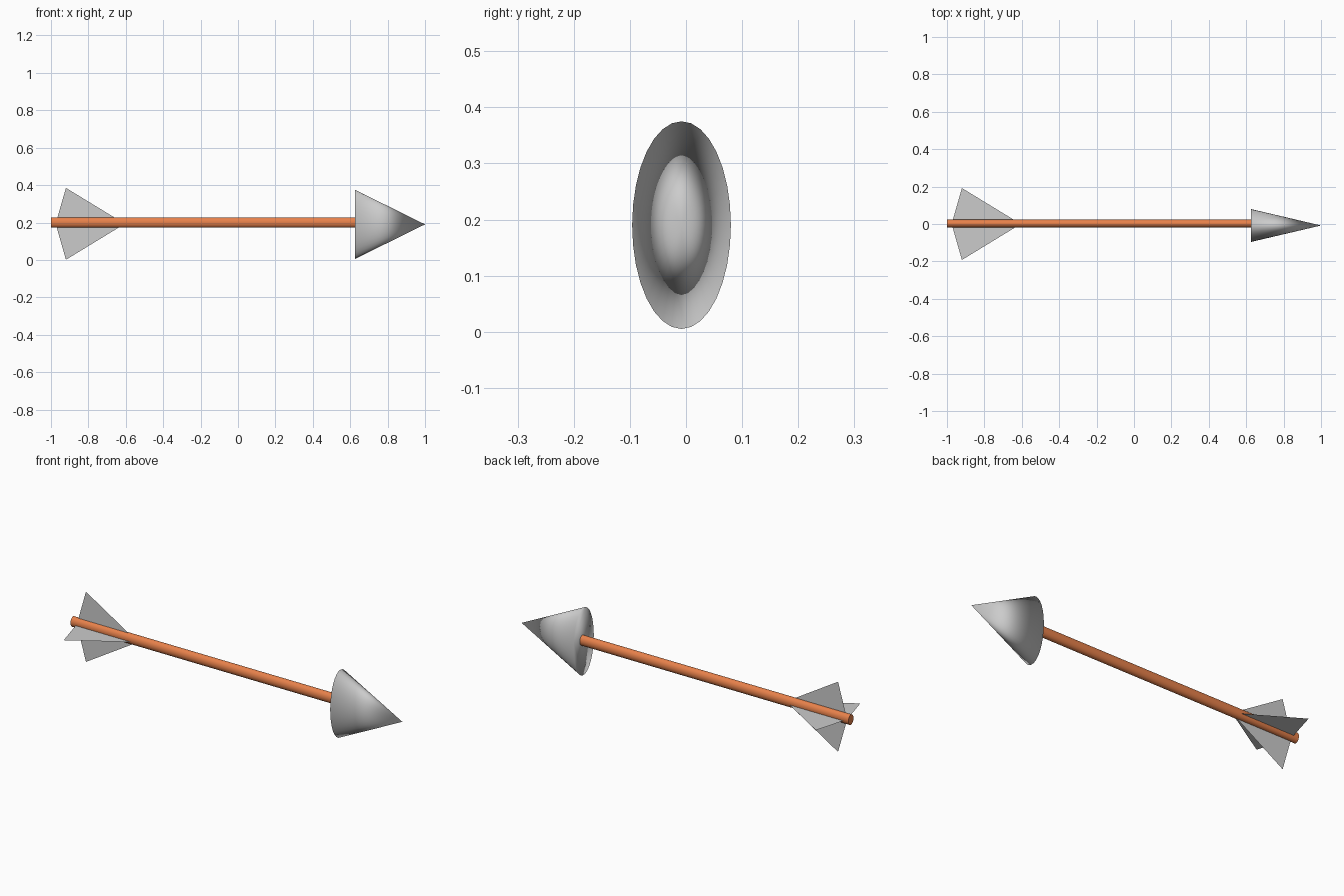
import bpy, bmesh
from math import pi, radians
from mathutils import Matrix

if "Cube" in bpy.data.objects:
    bpy.data.objects.remove(bpy.data.objects["Cube"])


def round_part(name, x0, x1, y, z, ry, rz, tip_scale, segments=32):
    """Cylinder (tip_scale 1) or cone (tip_scale 0) along x with an oval section."""
    bm = bmesh.new()
    bmesh.ops.create_cone(bm, cap_ends=True, segments=segments, radius1=1,
                          radius2=tip_scale, depth=x1 - x0)
    bmesh.ops.rotate(bm, verts=bm.verts, matrix=Matrix.Rotation(pi / 2, 3, 'Y'))
    bmesh.ops.scale(bm, verts=bm.verts, vec=(1, ry, rz))
    bmesh.ops.translate(bm, verts=bm.verts, vec=((x0 + x1) / 2, y, z))
    bmesh.ops.remove_doubles(bm, verts=bm.verts, dist=1e-5)
    for f in bm.faces:
        f.smooth = True
    return finish(name, bm)


def finish(name, bm):
    mesh = bpy.data.meshes.new(name)
    bm.to_mesh(mesh)
    bm.free()
    obj = bpy.data.objects.new(name, mesh)
    bpy.context.collection.objects.link(obj)
    return obj


# Wooden shaft
shaft = round_part("shaft", -1.0, 0.63, 0.003, 0.2, 0.022, 0.028, 1)
bpy.context.view_layer.objects.active = shaft
shaft.select_set(True)
bpy.ops.object.shade_smooth_by_angle(angle=radians(40))
wood = bpy.data.materials.new("wood")
wood.diffuse_color = (0.8, 0.22, 0.07, 1)
wood.use_nodes = True
wood.node_tree.nodes["Principled BSDF"].inputs["Base Color"].default_value = wood.diffuse_color
shaft.data.materials.append(wood)

# Flattened arrowhead, shaded smooth across its base rim
round_part("arrowhead", 0.625, 1.0, -0.008, 0.19, 0.088, 0.185, 0)

# Two crossed paper-thin kite-shaped fins
for name, angle in (("horizontal_fin", 0), ("vertical_fin", pi / 2)):
    bm = bmesh.new()
    kite = [(-0.975, 0), (-0.92, -0.192), (-0.605, 0), (-0.92, 0.192)]
    bm.faces.new([bm.verts.new((x, w, 0)) for x, w in kite])
    bmesh.ops.rotate(bm, verts=bm.verts, matrix=Matrix.Rotation(angle, 3, 'X'))
    bmesh.ops.translate(bm, verts=bm.verts, vec=(0, 0, 0.193))
    finish(name, bm)
